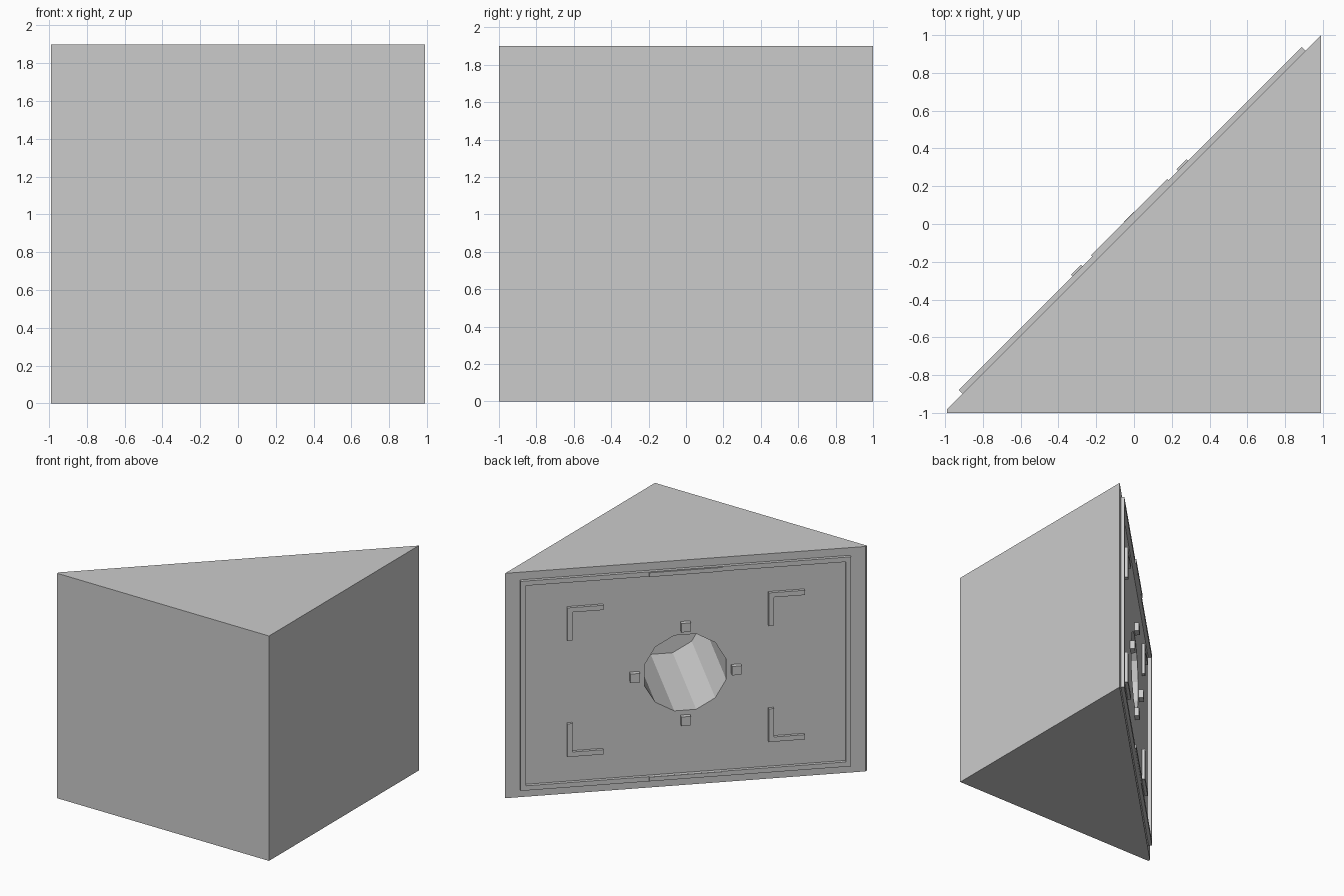
import bpy, bmesh, math
from mathutils import Matrix

if "Cube" in bpy.data.objects:
    bpy.data.objects.remove(bpy.data.objects["Cube"])

H = 1.9
# Local frame of the diagonal face: x along the face, y outward, z up
FACE = Matrix.Translation((0, 0.01, 0)) @ Matrix.Rotation(math.radians(45), 4, 'Z')


def make_object(name, bm, matrix=Matrix.Identity(4)):
    bm.transform(matrix)
    bmesh.ops.recalc_face_normals(bm, faces=bm.faces[:])
    mesh = bpy.data.meshes.new(name)
    bm.to_mesh(mesh)
    bm.free()
    ob = bpy.data.objects.new(name, mesh)
    bpy.context.collection.objects.link(ob)
    return ob


def prism(name, outline, y0=None, y1=None):
    """Extrude an outline: in z (plan outline) or in y on the face (x, z outline)."""
    bm = bmesh.new()
    on_face = y0 is not None
    pts = [(a, y0, b) if on_face else (a, b, 0) for a, b in outline]
    f = bm.faces.new([bm.verts.new(p) for p in pts])
    r = bmesh.ops.extrude_face_region(bm, geom=[f])
    vec = (0, y1 - y0, 0) if on_face else (0, 0, H)
    bmesh.ops.translate(bm, vec=vec, verts=[v for v in r['geom'] if isinstance(v, bmesh.types.BMVert)])
    return make_object(name, bm, FACE if on_face else Matrix.Identity(4))


def block(name, x, z, w, h, out):
    a, b = w / 2, h / 2
    return prism(name, [(x - a, z - b), (x + a, z - b), (x + a, z + b), (x - a, z + b)], -0.005, out)


# Wedge body
body = prism("wedge_body", [(-0.99, -1), (0.99, -1), (0.99, 1), (-0.99, -0.98)])

# Twelve-sided blind hole bored into the diagonal face
bm = bmesh.new()
bmesh.ops.create_cone(bm, cap_ends=True, segments=12, radius1=0.33, radius2=0.33, depth=2.08,
                      matrix=Matrix.Rotation(math.radians(90), 4, 'X') @ Matrix.Rotation(math.radians(15), 4, 'Z'))
cutter = make_object("hole_cutter", bm, FACE @ Matrix.Translation((0, 0, H / 2)))
cutter.hide_render = True
mod = body.modifiers.new("hole", 'BOOLEAN')
mod.operation, mod.solver, mod.object = 'DIFFERENCE', 'EXACT', cutter
bpy.context.view_layer.objects.active = body
bpy.ops.object.modifier_apply(modifier=mod.name)
bpy.data.objects.remove(cutter)

# Raised border frame
bm = bmesh.new()
loops = [[bm.verts.new((sx * w, y, H / 2 + sz * h)) for sx, sz in ((-1, -1), (1, -1), (1, 1), (-1, 1))]
         for w, h, y in ((1.284, 0.885, -0.005), (1.284, 0.885, 0.028), (1.244, 0.845, 0.028), (1.244, 0.845, -0.005))]
for i in range(4):
    a, b = loops[i], loops[(i + 1) % 4]
    for j in range(4):
        k = (j + 1) % 4
        bm.faces.new((a[j], a[k], b[k], b[j]))
make_object("border_frame", bm, FACE)

# Tabs on the top and bottom of the frame
for label, s in (("top", 1), ("bottom", -1)):
    block(f"{label}_tab", 0, H / 2 + s * 0.863, 0.57, 0.035, 0.037)

# Four small knobs around the hole
for i in range(4):
    a = i * math.pi / 2
    block(f"knob_{i + 1}", 0.395 * math.cos(a), H / 2 + 0.395 * math.sin(a), 0.075, 0.075, 0.038)

# Four L brackets, all with the upright on the same side
L, T = 0.28, 0.04
for x in (0.92, -0.645):
    for label, s in (("upper", 1), ("lower", -1)):
        z = H / 2 + s * 0.63
        prism(f"{label}_bracket", [(x, z), (x - L, z), (x - L, z - s * T), (x - T, z - s * T),
                                   (x - T, z - s * L), (x, z - s * L)], -0.005, 0.025)
